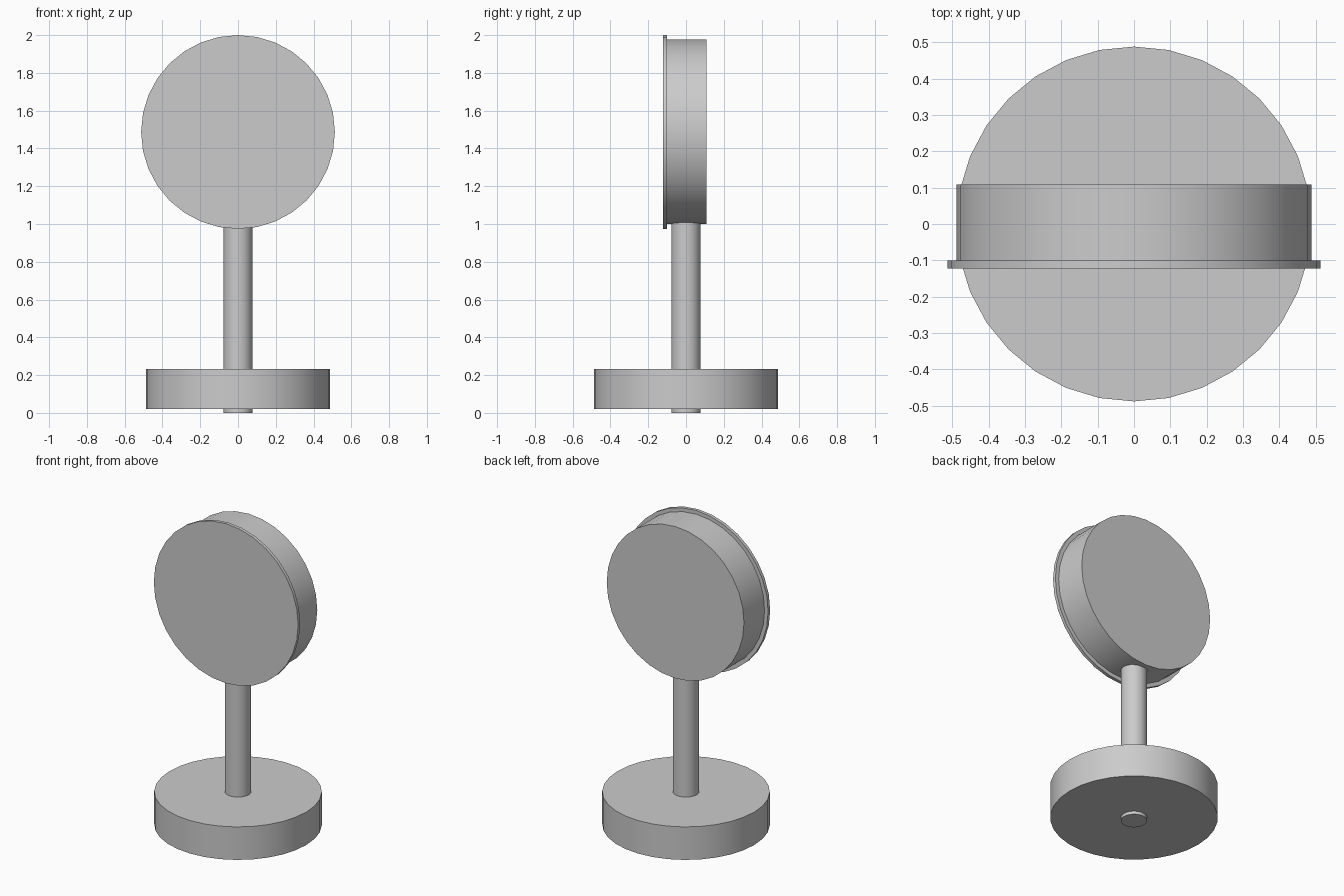
import bpy
from math import radians

if "Cube" in bpy.data.objects:
    bpy.data.objects.remove(bpy.data.objects["Cube"])


def cylinder(name, radius, start, end, centre_z=None):
    """Upright from z=start to end, or facing -y from y=start to end when centre_z is given."""
    mid = (start + end) / 2
    upright = centre_z is None
    bpy.ops.mesh.primitive_cylinder_add(
        vertices=32, radius=radius, depth=end - start,
        location=(0, 0, mid) if upright else (0, mid, centre_z),
        rotation=(0, 0, 0) if upright else (radians(90), 0, 0))
    obj = bpy.context.object
    obj.name = name
    bpy.ops.object.transform_apply(location=False, rotation=True, scale=True)
    bpy.ops.object.shade_smooth_by_angle(angle=radians(30))
    return obj


# Round foot and the post that pokes slightly through it
cylinder("base", 0.488, 0.02, 0.232)
cylinder("post", 0.077, 0.0, 1.03)

# Upright drum with a thin, slightly wider disc on its front
cylinder("head_drum", 0.488, -0.104, 0.108, centre_z=1.488)
cylinder("front_disc", 0.513, -0.122, -0.101, centre_z=1.487)
